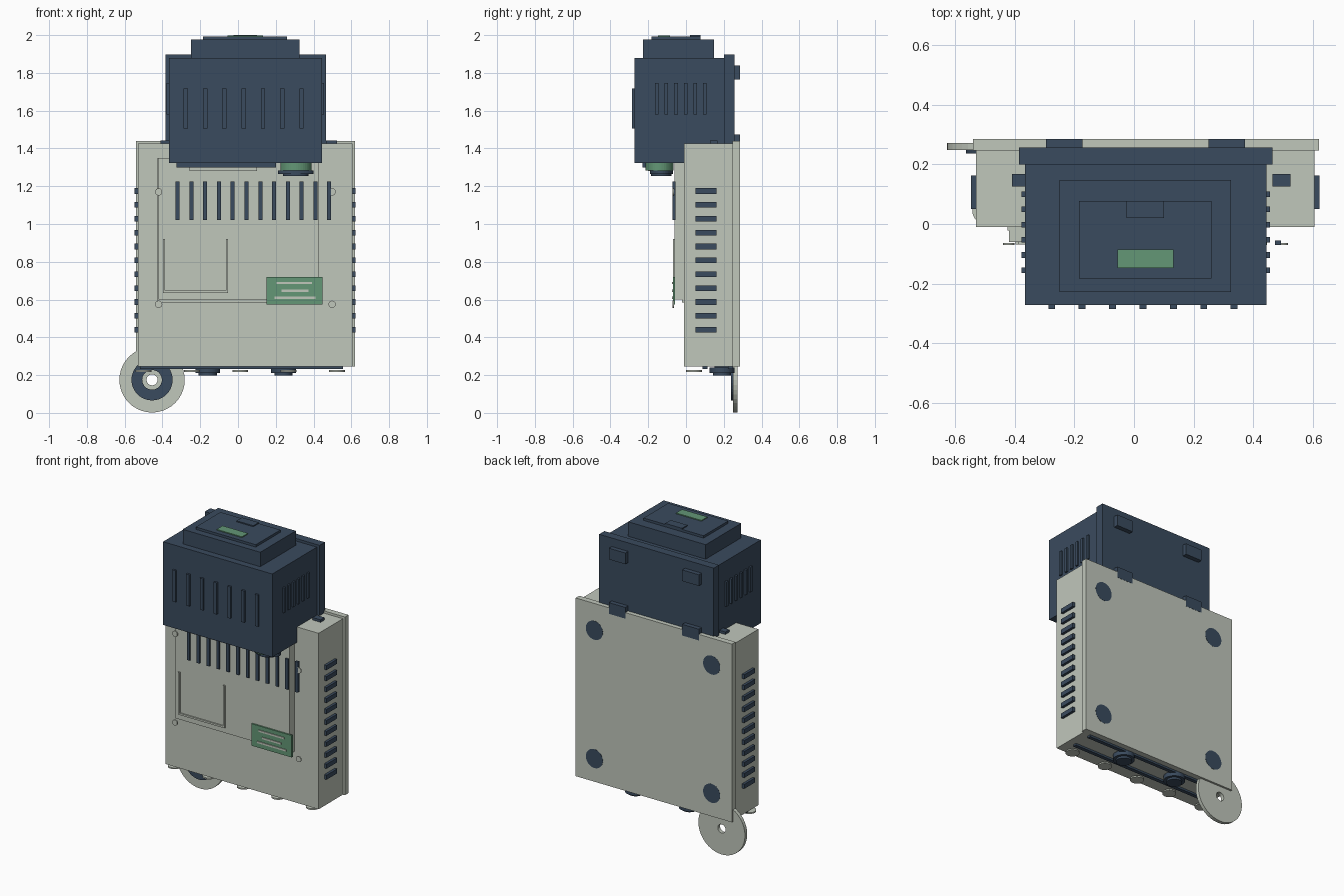
import bpy
import bmesh
from mathutils import Matrix

cube = bpy.data.objects.get("Cube")
if cube:
    bpy.data.objects.remove(cube, do_unlink=True)


def material(name, rgb):
    m = bpy.data.materials.new(name)
    m.use_nodes = True
    m.diffuse_color = (*rgb, 1)
    m.node_tree.nodes["Principled BSDF"].inputs["Base Color"].default_value = (*rgb, 1)
    return m


LIGHT = material("pale grey", (0.53, 0.57, 0.50))
DARK = material("slate blue", (0.042, 0.070, 0.112))
GREEN = material("label green", (0.125, 0.31, 0.18))


def finish(name, bm, mat):
    mesh = bpy.data.meshes.new(name)
    bmesh.ops.recalc_face_normals(bm, faces=bm.faces)
    bm.to_mesh(mesh)
    bm.free()
    mesh.materials.append(mat)
    obj = bpy.data.objects.new(name, mesh)
    bpy.context.collection.objects.link(obj)
    return obj


def box(name, x, y, z, mat):
    """Box from (min, max) pairs."""
    bm = bmesh.new()
    bmesh.ops.create_cube(bm, size=1)
    for v in bm.verts:
        for i, (lo, hi) in enumerate((x, y, z)):
            v.co[i] = hi if v.co[i] > 0 else lo
    return finish(name, bm, mat)


def span(centre, width):
    return (centre - width / 2, centre + width / 2)


def disc(name, centre, radius, depth, axis, mat, hole=0, squash=1):
    """Disc, or ring when hole is set, about the y or z axis."""
    bm = bmesh.new()
    n = 40
    if hole:
        bmesh.ops.create_circle(bm, segments=n, radius=radius)
        outer = bm.edges[:]
        inner = bmesh.ops.create_circle(bm, segments=n, radius=hole)["verts"]
        ring = {e for v in inner for e in v.link_edges}
        bmesh.ops.bridge_loops(bm, edges=outer + list(ring))
        flat = bm.faces[:]
        ext = bmesh.ops.extrude_face_region(bm, geom=flat, use_keep_orig=True)["geom"]
        moved = [g for g in ext if isinstance(g, bmesh.types.BMVert)]
        bmesh.ops.translate(bm, verts=moved, vec=(0, 0, depth))
        bmesh.ops.translate(bm, verts=bm.verts, vec=(0, 0, -depth / 2))
    else:
        bmesh.ops.create_cone(bm, cap_ends=True, segments=n, radius1=radius,
                              radius2=radius, depth=depth)
    bmesh.ops.scale(bm, verts=bm.verts, vec=(1, squash, 1))
    if axis == "y":
        bmesh.ops.rotate(bm, verts=bm.verts, matrix=Matrix.Rotation(1.570796, 3, "X"))
    bmesh.ops.translate(bm, verts=bm.verts, vec=centre)
    return finish(name, bm, mat)


# Lower cabinet
box("cabinet_body", (-0.53, 0.605), (-0.01, 0.25), (0.245, 1.425), LIGHT)
box("cabinet_back_plate", (-0.54, 0.62), (0.247, 0.285), (0.245, 1.44), LIGHT)
box("front_panel_base", (-0.425, 0.425), (-0.022, -0.01), (0.585, 1.35), LIGHT)
box("front_panel", (-0.42, 0.425), (-0.06, -0.02), (0.6, 1.35), LIGHT)
for i in range(12):
    box("panel_vent", span(-0.32 + 0.073 * i, 0.021), (-0.071, -0.055), (1.02, 1.225), DARK)
for i in range(11):
    z = span(0.44 + 0.0735 * i, 0.03)
    box("right_side_vent", (0.6, 0.622), (0.05, 0.162), z, DARK)
    box("left_side_vent", (-0.547, -0.525), (0.05, 0.162), z, DARK)
for x in (-0.42, 0.498):
    for z in (0.575, 1.17):
        disc("panel_bolt", (x, -0.067, z), 0.019, 0.008, "y", LIGHT)

# Raised bracket outline on the panel
box("bracket_left", (-0.398, -0.386), (-0.069, -0.055), (0.635, 0.92), LIGHT)
box("bracket_right", (-0.064, -0.052), (-0.069, -0.055), (0.635, 0.92), LIGHT)
box("bracket_bottom", (-0.398, -0.052), (-0.069, -0.055), (0.635, 0.647), LIGHT)

# Green plate with three pale stripes
box("front_label", (0.15, 0.447), (-0.07, -0.058), (0.573, 0.72), GREEN)
for x, z in (((0.203, 0.393), 0.688), ((0.23, 0.372), 0.646), ((0.193, 0.41), 0.61)):
    box("label_stripe", x, (-0.075, -0.068), span(z, 0.012), LIGHT)

# Tabs on the cabinet top and discs on its back
for x in ((-0.41, -0.36), (0.465, 0.525)):
    box("top_tab", x, (0.126, 0.168), (1.42, 1.442), DARK)
for x in (-0.39, 0.48):
    for z in (0.4, 1.26):
        disc("back_disc", (x, 0.276, z), 0.063, 0.02, "y", DARK)

# Upper housing
box("housing", (-0.365, 0.445), (-0.272, 0.205), (1.322, 1.88), DARK)
box("housing_back_plate", (-0.385, 0.465), (0.2, 0.256), (1.322, 1.897), DARK)
box("housing_step", (-0.25, 0.325), (-0.228, 0.148), (1.875, 1.977), DARK)
box("housing_lid", (-0.185, 0.26), (-0.183, 0.078), (1.97, 1.993), DARK)
box("lid_tab", (-0.025, 0.1), (0.02, 0.078), (1.99, 2.0), DARK)
box("lid_label", (-0.055, 0.133), (-0.148, -0.085), (1.99, 1.999), GREEN)
for i in range(7):
    box("housing_front_slat", span(-0.276 + 0.102 * i, 0.023), (-0.285, -0.265), (1.505, 1.717), DARK)
for i in range(6):
    y = span(-0.155 + 0.051 * i, 0.019)
    box("housing_right_slat", (0.44, 0.456), y, (1.58, 1.747), DARK)
    box("housing_left_slat", (-0.378, -0.36), y, (1.58, 1.747), DARK)
for x in ((-0.295, -0.172), (0.25, 0.372)):
    for z in ((1.765, 1.84), (1.4, 1.475)):
        box("housing_back_pad", x, (0.25, 0.286), z, DARK)

# Parts under the housing overhang
box("under_ledge", (-0.325, 0.2), (-0.23, -0.065), (1.3, 1.325), DARK)
box("under_tray", (-0.256, 0.1), (-0.2, -0.1), (1.28, 1.302), LIGHT)
disc("knob_collar", (0.306, -0.14, 1.304), 0.082, 0.042, "z", GREEN, squash=0.9)
disc("knob_rim", (0.306, -0.13, 1.274), 0.095, 0.018, "z", DARK, squash=0.64)
disc("knob_cap", (0.306, -0.13, 1.262), 0.068, 0.014, "z", DARK, squash=0.8)

# Underside rails, knobs and feet
for y in (0.1, 0.235):
    box("bottom_rail", (-0.52, 0.555), span(y, 0.025), (0.232, 0.248), DARK)
for x in (-0.16, 0.24):
    disc("bottom_knob", (x, 0.19, 0.225), 0.066, 0.03, "z", DARK)
    disc("bottom_knob_cap", (x, 0.19, 0.206), 0.048, 0.018, "z", DARK)
    box("knob_mount", span(x, 0.08), (0.15, 0.23), (0.22, 0.248), DARK)
for i in range(5):
    disc("bottom_foot", (-0.5 + 0.256 * i, 0.043, 0.222), 0.042, 0.009, "z", LIGHT)

# Wheel with a dark front ring
disc("wheel", (-0.455, 0.26, 0.175), 0.173, 0.024, "y", LIGHT, hole=0.029)
disc("wheel_ring", (-0.455, 0.244, 0.175), 0.109, 0.014, "y", DARK, hole=0.052)
